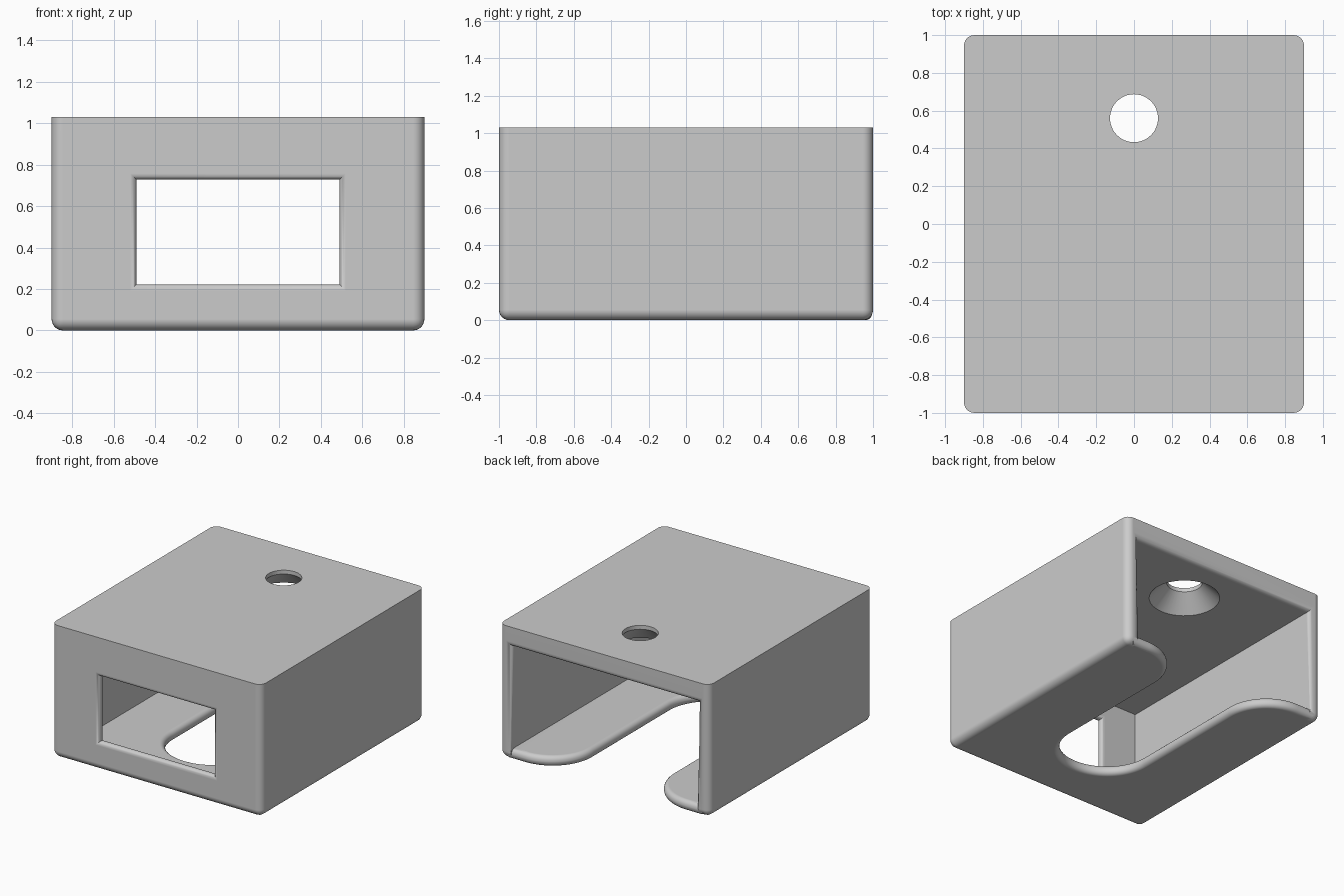
import bpy, bmesh, math

HEIGHT, ROUND = 1.03, 0.055
CEILING, WALL_IN, FRONT_IN = 0.875, 0.8, -0.94
FLOOR_THICK, FLOOR_ROUND = 0.08, 0.037

if "Cube" in bpy.data.objects:
    bpy.data.objects.remove(bpy.data.objects["Cube"], do_unlink=True)

grey = bpy.data.materials.new("plain grey")
grey.use_nodes = True
grey.diffuse_color = (0.6, 0.6, 0.6, 1)
grey.node_tree.nodes["Principled BSDF"].inputs["Base Color"].default_value = (0.6, 0.6, 0.6, 1)


def add_object(name, data):
    ob = bpy.data.objects.new(name, data)
    bpy.context.collection.objects.link(ob)
    return ob


def from_bmesh(name, bm):
    bmesh.ops.recalc_face_normals(bm, faces=bm.faces)
    mesh = bpy.data.meshes.new(name)
    bm.to_mesh(mesh)
    bm.free()
    return add_object(name, mesh)


def box_bmesh(low, high):
    bm = bmesh.new()
    bmesh.ops.create_cube(bm, size=1)
    for v in bm.verts:
        v.co = [(a + b) / 2 + c * (b - a) for a, b, c in zip(low, high, v.co)]
    return bm


def loft(name, rings):
    """Skin a closed solid through rings of equal point count."""
    bm = bmesh.new()
    loops = [[bm.verts.new(p) for p in ring] for ring in rings]
    for a, b in zip(loops, loops[1:]):
        for i in range(len(a)):
            j = (i + 1) % len(a)
            bm.faces.new((a[i], a[j], b[j], b[i]))
    bm.faces.new(loops[0])
    bm.faces.new(loops[-1])
    return from_bmesh(name, bm)


def arc(cx, cy, radius, start, end, steps=24):
    angles = [math.radians(start + (end - start) * i / steps) for i in range(steps + 1)]
    return [(cx + radius * math.cos(a), cy + radius * math.sin(a)) for a in angles]


def finish(ob):
    ob.data.materials.clear()
    ob.data.materials.append(grey)
    bpy.ops.object.select_all(action="DESELECT")
    ob.select_set(True)
    bpy.context.view_layer.objects.active = ob
    bpy.ops.object.shade_smooth_by_angle(angle=math.radians(35))
    normals = ob.modifiers.new("even_normals", "WEIGHTED_NORMAL")
    normals.keep_sharp = True


# Outer block, all edges rounded except around the flat top
bm = box_bmesh((-0.9, -1, 0), (0.9, 1, HEIGHT))
soft = [e for e in bm.edges if min(v.co.z for v in e.verts) < 0.01]
bmesh.ops.bevel(bm, geom=soft, offset=ROUND, segments=6, profile=0.5, affect="EDGES")
housing = from_bmesh("housing", bm)

# Cavity, open at the back and below (the floor plate closes it)
cavity = from_bmesh("cavity_cutter", box_bmesh((-WALL_IN, FRONT_IN, -0.2), (WALL_IN, 1.2, CEILING)))


# Front window with rounded lips and mitred corners
def window_ring(y, grow):
    w, h, mid = 0.49 + grow, 0.253 + grow, 0.475
    return [(-w, y, mid - h), (w, y, mid - h), (w, y, mid + h), (-w, y, mid + h)]


LIP = 0.03
rings = [window_ring(-1.05, LIP)]
for i in range(13):
    a = math.pi * i / 12
    rings.append(window_ring(-0.97 - LIP * math.cos(a), LIP * (1 - math.sin(a))))
rings.append(window_ring(-0.9, LIP))
window = loft("window_cutter", rings)

# Screw hole with a countersink on the inside
hole = loft("hole_cutter", [
    [(x, y, z) for x, y in arc(0, 0.56, r, 0, 352.5, 47)]
    for z, r in ((1.1, 0.127), (1.0, 0.127), (0.85, 0.277))])

cutters = [cavity, window, hole]
for cutter in cutters:
    cutter.hide_render = True
    mod = housing.modifiers.new(cutter.name, "BOOLEAN")
    mod.operation, mod.solver, mod.object = "DIFFERENCE", "EXACT", cutter

# Bake the cuts, then round the inner rim of the back opening
bm = bmesh.new()
bm.from_object(housing, bpy.context.evaluated_depsgraph_get())
housing.modifiers.clear()
for cutter in cutters:
    bpy.data.objects.remove(cutter, do_unlink=True)


def on_rim(v):
    inside = abs(v.co.x) < WALL_IN + 0.001 and v.co.z < CEILING + 0.001
    return v.co.y > 0.999 and inside


rim = [e for e in bm.edges if all(on_rim(v) for v in e.verts)]
bmesh.ops.bevel(bm, geom=rim, offset=0.04, segments=6, profile=0.5, affect="EDGES")
bm.to_mesh(housing.data)
bm.free()
finish(housing)

# Floor plate with a round-ended slot and rounded tabs at the back
tab = [(0.84, -0.98), (0.84, 0.995)] + arc(0.69, 0.645, 0.35, 90, 180)
slot_end = arc(0, -0.3, 0.34, 0, -180, 40)
outline = tab + slot_end + [(-x, y) for x, y in reversed(tab)]
curve = bpy.data.curves.new("floor_outline", "CURVE")
curve.dimensions, curve.fill_mode = "2D", "BOTH"
curve.extrude = FLOOR_THICK / 2 - FLOOR_ROUND
curve.bevel_depth, curve.bevel_resolution = FLOOR_ROUND, 4
curve.offset = -FLOOR_ROUND
spline = curve.splines.new("POLY")
spline.points.add(len(outline) - 1)
for point, (x, y) in zip(spline.points, outline):
    point.co = (x, y, 0, 1)
spline.use_cyclic_u = True
source = add_object("floor_source", curve)
mesh = bpy.data.meshes.new_from_object(source.evaluated_get(bpy.context.evaluated_depsgraph_get()))
bpy.data.objects.remove(source, do_unlink=True)
bm = bmesh.new()
bm.from_mesh(mesh)
bmesh.ops.remove_doubles(bm, verts=bm.verts, dist=0.0005)
for v in bm.verts:
    v.co.z += FLOOR_THICK / 2
floor_plate = from_bmesh("floor_plate", bm)
finish(floor_plate)
